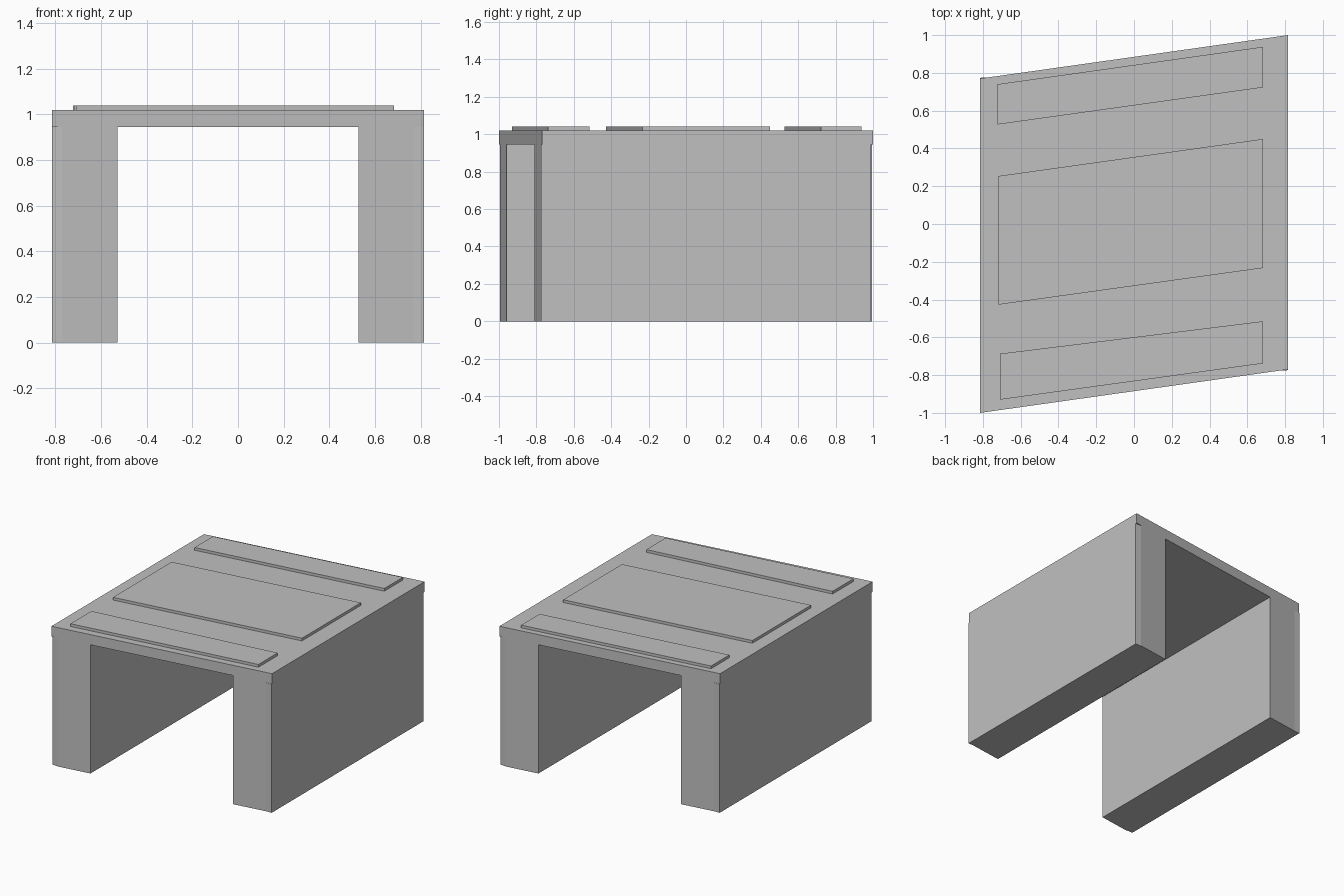
import bpy
import bmesh

# Remove the default cube
cube = bpy.data.objects.get("Cube")
if cube:
    bpy.data.objects.remove(cube, do_unlink=True)

GREY = (0.53, 0.53, 0.53, 1.0)
mat = bpy.data.materials.new("light_grey")
mat.use_nodes = True
mat.diffuse_color = GREY
mat.node_tree.nodes["Principled BSDF"].inputs["Base Color"].default_value = GREY

HALF_X = 0.816       # half width
INNER_X = 0.527      # half width of the passage
WALL_X = 0.77        # inner side of the square-ended outer skin
SLAB_Z, TOP_Z, PLATE_Z = 0.945, 1.02, 1.04


def front(x):
    """Front edge of the skewed plan."""
    return -0.885 + 0.141 * x


def back(x):
    return 0.885 + 0.141 * x


def prism(name, outline, z0, z1):
    """Extrude a plan outline from z0 to z1."""
    bm = bmesh.new()
    face = bm.faces.new([bm.verts.new((x, y, z0)) for x, y in outline])
    ext = bmesh.ops.extrude_face_region(bm, geom=[face])
    top = [v for v in ext["geom"] if isinstance(v, bmesh.types.BMVert)]
    bmesh.ops.translate(bm, verts=top, vec=(0, 0, z1 - z0))
    bmesh.ops.recalc_face_normals(bm, faces=bm.faces[:])
    mesh = bpy.data.meshes.new(name)
    bm.to_mesh(mesh)
    bm.free()
    mesh.materials.append(mat)
    obj = bpy.data.objects.new(name, mesh)
    bpy.context.scene.collection.objects.link(obj)
    return obj


# Roof slab, a parallelogram in plan
prism("roof_slab", [(-HALF_X, front(-HALF_X)), (HALF_X, front(HALF_X)),
                    (HALF_X, back(HALF_X)), (-HALF_X, back(-HALF_X))], SLAB_Z, TOP_Z)

# Side walls: skewed ends, with a square-ended strip along the outer side
wall = [(INNER_X, front(INNER_X)), (WALL_X, front(WALL_X)), (HALF_X, -0.774),
        (HALF_X, 0.99), (WALL_X, 0.99), (WALL_X, back(WALL_X)), (INNER_X, back(INNER_X))]
for name, s in (("left_wall", 1), ("right_wall", -1)):
    prism(name, [(s * x, s * y) for x, y in wall], 0, SLAB_Z)

# Raised plates on the roof: left end and right end as (x, low y, high y)
plates = {
    "back_plate": ((-0.722, 0.527, 0.74), (0.683, 0.723, 0.938)),
    "middle_plate": ((-0.717, -0.427, 0.254), (0.683, -0.233, 0.45)),
    "front_plate": ((-0.71, -0.93, -0.687), (0.683, -0.738, -0.515)),
}
for name, ((xa, a0, a1), (xb, b0, b1)) in plates.items():
    prism(name, [(xa, a0), (xb, b0), (xb, b1), (xa, a1)], TOP_Z, PLATE_Z)
